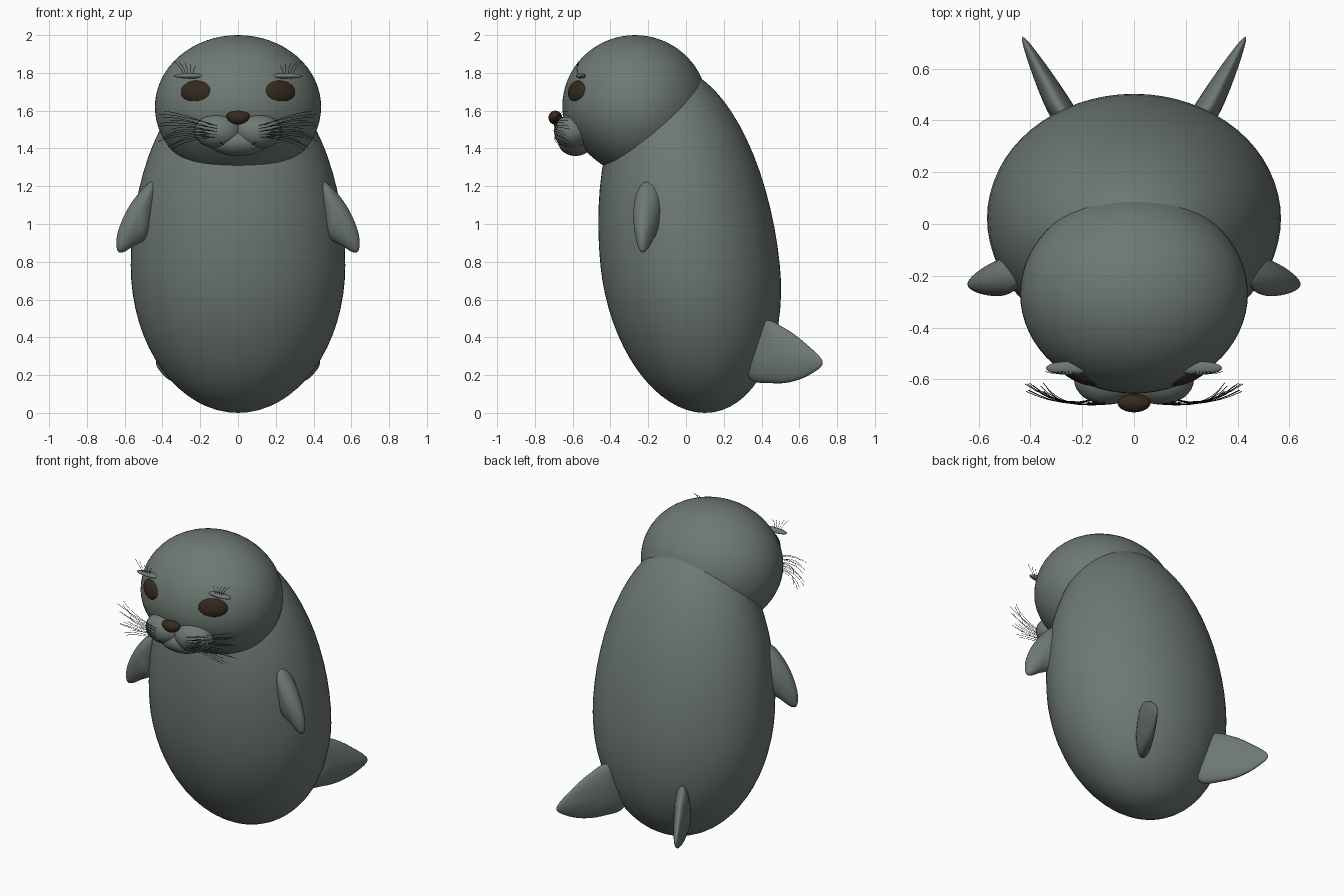
import bpy, bmesh, math, random
from mathutils import Vector, Matrix

random.seed(4)
if "Cube" in bpy.data.objects:
    bpy.data.objects.remove(bpy.data.objects["Cube"])


def material(name, rgb):
    m = bpy.data.materials.new(name)
    m.use_nodes = True
    m.diffuse_color = (*rgb, 1)
    m.node_tree.nodes["Principled BSDF"].inputs["Base Color"].default_value = (*rgb, 1)
    return m


FUR = material("grey_green_fur", (0.155, 0.19, 0.17))
BROWN = material("dark_brown", (0.035, 0.022, 0.013))
BLACK = material("hair_black", (0.008, 0.008, 0.008))


def finish(bm, name, mat):
    bmesh.ops.recalc_face_normals(bm, faces=bm.faces)
    for f in bm.faces:
        f.smooth = True
    mesh = bpy.data.meshes.new(name)
    bm.to_mesh(mesh)
    bm.free()
    mesh.materials.append(mat)
    ob = bpy.data.objects.new(name, mesh)
    bpy.context.collection.objects.link(ob)
    return ob


def blob(name, mat, centre, radii, shape=None, normal=None, seg=32):
    """Ellipsoid, optionally reshaped or turned so its front faces a normal."""
    bm = bmesh.new()
    bmesh.ops.create_uvsphere(bm, u_segments=seg, v_segments=seg // 2, radius=1)
    turn = Matrix.Identity(3)
    if normal:
        turn = Vector(normal).to_track_quat('-Y', 'Z').to_matrix()
    for v in bm.verts:
        if shape:
            v.co = shape(v.co)
        v.co = turn @ Vector(a * b for a, b in zip(v.co, radii)) + Vector(centre)
    return finish(bm, name, mat)


def smooth_loop(points, steps=6):
    """Closed Catmull-Rom loop through the points."""
    n, out = len(points), []
    p = [Vector(q) for q in points]
    for i in range(n):
        a, b, c, d = (p[(i + k) % n] for k in (-1, 0, 1, 2))
        for s in range(steps):
            t = s / steps
            out.append(b + (c - a) * t / 2 + (2 * a - 5 * b + 4 * c - d) * t * t / 2
                       + (3 * b - a - 3 * c + d) * t ** 3 / 2)
    return out


def fin(name, outline, centre, place):
    """Inflated lens from an outline; place maps (u, v, side) to a position."""
    bm = bmesh.new()
    loop, hub, rings = smooth_loop(outline), Vector(centre), 8
    rows = []
    for k in range(2 * rings + 1):
        a = math.pi * k / (2 * rings)
        s, w = max(math.sin(a), 0.01), math.cos(a)
        rows.append([bm.verts.new(place(*(hub + (p - hub) * s), w)) for p in loop])
    for r0, r1 in zip(rows, rows[1:]):
        for i in range(len(loop)):
            j = (i + 1) % len(loop)
            bm.faces.new((r0[i], r0[j], r1[j], r1[i]))
    bm.faces.new(rows[0])
    bm.faces.new(rows[-1])
    return finish(bm, name, FUR)


def strands(name, paths, depth):
    cu = bpy.data.curves.new(name, 'CURVE')
    cu.dimensions = '3D'
    cu.bevel_depth, cu.bevel_resolution = depth, 0
    for path in paths:
        sp = cu.splines.new('POLY')
        sp.points.add(len(path) - 1)
        for pt, co in zip(sp.points, path):
            pt.co = (*co, 1)
    cu.materials.append(BLACK)
    ob = bpy.data.objects.new(name, cu)
    bpy.context.collection.objects.link(ob)


def arc(a, b, c, n=7):
    """Quadratic curve from a to c pulled toward b."""
    a, b, c = Vector(a), Vector(b), Vector(c)
    ts = [i / (n - 1) for i in range(n)]
    return [a * (1 - t) ** 2 + b * 2 * t * (1 - t) + c * t * t for t in ts]


# Body: egg, longer above the belly and leaning forward
def egg(co):
    z = co.z * (1.05 if co.z > 0 else 0.78)
    return Vector((co.x, co.y - 0.1 * z / 0.475, z))


blob("body", FUR, (0, 0.022, 0.78), (0.568, 0.475, 1), egg, seg=64)


# Head: ellipsoid with a receding chin
def skull(co):
    chin = 0.36 * co.z ** 2 * -min(co.y, 0) if co.z < 0 else 0
    return Vector((co.x, co.y + chin, co.z))


blob("head", FUR, (0, -0.27, 1.62), (0.44, 0.385, 0.38), skull, seg=64)

# Muzzle and nose
blob("chin", FUR, (0, -0.585, 1.435), (0.155, 0.092, 0.075))


def nose_shape(co):
    return Vector((co.x * (1 + 0.25 * co.z), co.y, co.z))


blob("nose", BROWN, (0, -0.692, 1.563), (0.062, 0.036, 0.037), nose_shape)

CHEEK, CHEEK_R = Vector((0.105, -0.6, 1.49)), (0.127, 0.098, 0.092)


def on_cheek(x, z):
    q = 1 - ((x - CHEEK.x) / CHEEK_R[0]) ** 2 - ((z - CHEEK.z) / CHEEK_R[2]) ** 2
    return Vector((x, CHEEK.y - CHEEK_R[1] * math.sqrt(max(q, 0.05)), z))


def flip(path, s):
    return [(s * p[0], p[1], p[2]) for p in path]


# Whiskers and brow hairs, laid out once and mirrored
whiskers, hairs = [], []
for i in range(14):
    root = on_cheek(0.11 + 0.03 * (i % 3), 1.46 + 0.005 * i)
    tip = Vector((random.uniform(0.33, 0.43), random.uniform(-0.65, -0.61), 1.39 + 0.016 * i))
    mid = Vector((0.29, -0.71, (root.z + tip.z) / 2 + 0.025))
    whiskers.append(arc(root, mid, tip))
for i in range(5):
    x = 0.24 + 0.012 * i
    hairs.append(arc((x, -0.56, 1.78), (x, -0.59, 1.82), (x + 0.018 * (i - 1), -0.57, 1.84 + 0.006 * i), 5))

FLIPPER = [(0.45, 1.23), (0.52, 1.17), (0.59, 1.07), (0.638, 0.95), (0.64, 0.865),
           (0.61, 0.85), (0.55, 0.885), (0.48, 0.93), (0.45, 1.04), (0.43, 1.18)]
TAIL = [(0.41, 0.485), (0.52, 0.45), (0.63, 0.37), (0.724, 0.27), (0.66, 0.205),
        (0.56, 0.165), (0.46, 0.157), (0.34, 0.18), (0.31, 0.33)]

for side, s in (("left", 1), ("right", -1)):
    blob(side + "_cheek", FUR, (s * CHEEK.x, CHEEK.y, CHEEK.z), CHEEK_R)
    blob(side + "_eye", BROWN, (s * 0.222, -0.575, 1.7), (0.09, 0.03, 0.06),
         normal=(s * 1.16, -2.16, 0.4))
    blob(side + "_brow", FUR, (s * 0.255, -0.557, 1.784), (0.085, 0.026, 0.014), seg=24)
    strands(side + "_whiskers", [flip(w, s) for w in whiskers], 0.0013)
    strands(side + "_brow_hairs", [flip(h, s) for h in hairs], 0.0012)
    # Mouth line follows the lower edge of the cheek
    lip = [on_cheek(x, z) - Vector((0, 0.001, 0)) for x, z in
           ((0.003, 1.53), (0.003, 1.45), (0.03, 1.425), (0.06, 1.418), (0.085, 1.424), (0.1, 1.438))]
    strands(side + "_mouth_line", [flip(lip, s)], 0.003)
    # Front flipper thins toward its outer tip
    fin(side + "_front_flipper", FLIPPER, (0.53, 1.05),
        lambda u, v, w: (s * u, -0.2 - 0.2 * (u - 0.48) + w * (0.075 - 0.2 * (u - 0.5)), v))
    # Hind flipper splays backward and outward
    fin(side + "_hind_flipper", TAIL, (0.47, 0.31),
        lambda u, v, w: (s * (0.285 + 0.53 * (u - 0.45) + w * max(0.057 - 0.1 * (u - 0.45), 0)), u, v))
